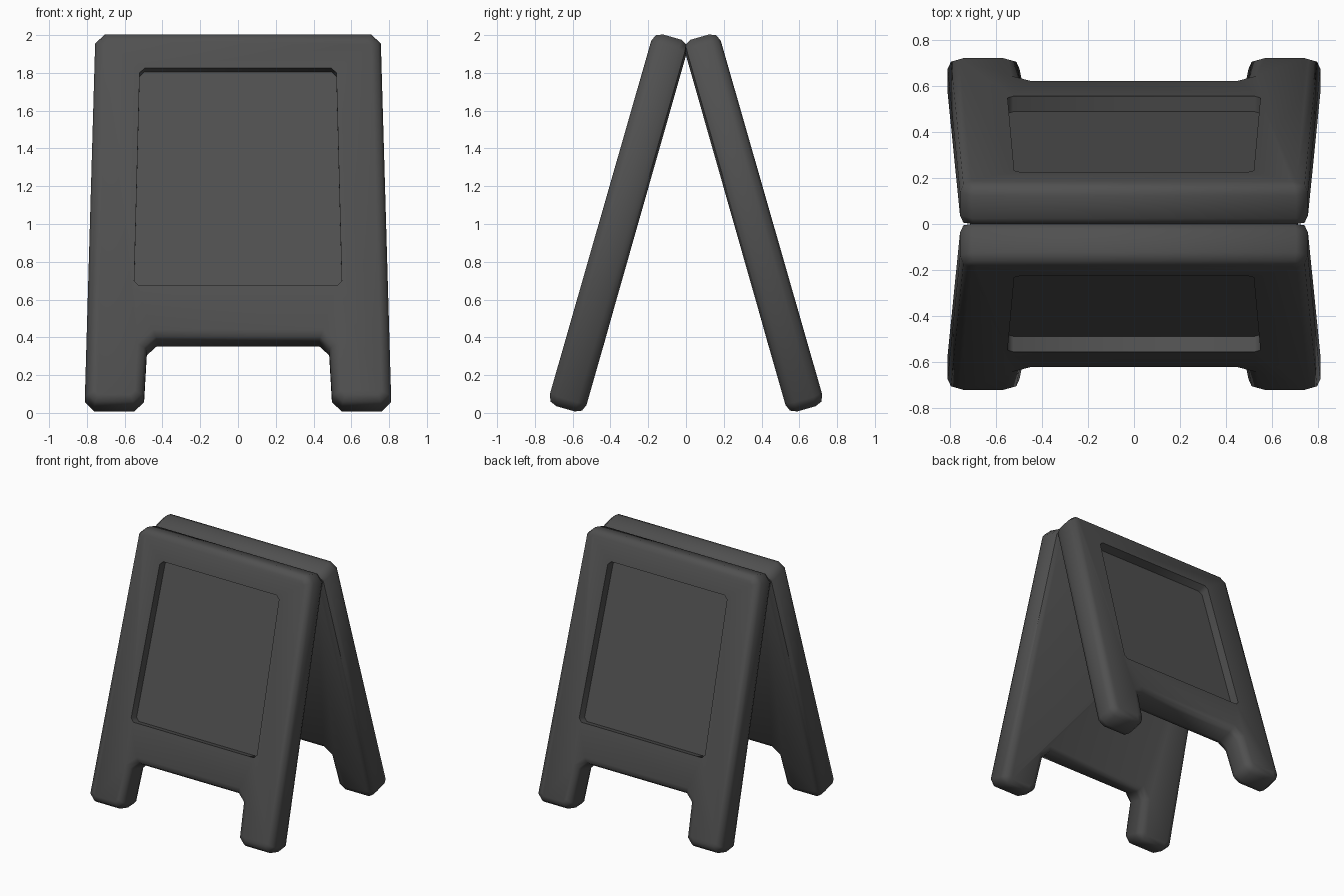
import bpy, bmesh, math
from mathutils import Matrix

if "Cube" in bpy.data.objects:
    bpy.data.objects.remove(bpy.data.objects["Cube"])

A = math.radians(16)          # lean of each panel
U0, U1 = 0.518, 0.72          # inner and outer face offsets
BEV = 0.05
# local (x, along slope, outward) -> world
LEAN = Matrix(((1, 0, 0), (0, -math.sin(A), math.cos(A)), (0, math.cos(A), math.sin(A))))


def slab(name, right_half, u0, u1, chamfer, bevel):
    """Extrude a mirrored half outline, chamfer its corners, round its rims, lean it."""
    pts = right_half + [(-x, s) for x, s in reversed(right_half)]
    bm = bmesh.new()
    face = bm.faces.new([bm.verts.new((x, s, u0)) for x, s in pts])
    bmesh.ops.bevel(bm, geom=bm.verts[:], offset=chamfer, segments=1,
                    affect='VERTICES', clamp_overlap=False)
    ext = bmesh.ops.extrude_face_region(bm, geom=bm.faces[:], use_keep_orig=True)
    top = [g for g in ext['geom'] if isinstance(g, bmesh.types.BMVert)]
    bmesh.ops.translate(bm, verts=top, vec=(0, 0, u1 - u0))
    bmesh.ops.recalc_face_normals(bm, faces=bm.faces[:])
    if bevel:
        rims = [e for e in bm.edges if abs(e.verts[0].co.z - e.verts[1].co.z) < 1e-4]
        bmesh.ops.bevel(bm, geom=rims, offset=bevel, segments=2, profile=0.5,
                        affect='EDGES', clamp_overlap=False)
    for v in bm.verts:
        v.co = LEAN @ v.co
        v.co.y = max(v.co.y, 0)       # panels meet flat at the ridge
    bmesh.ops.recalc_face_normals(bm, faces=bm.faces[:])
    me = bpy.data.meshes.new(name)
    bm.to_mesh(me)
    bm.free()
    ob = bpy.data.objects.new(name, me)
    bpy.context.collection.objects.link(ob)
    return ob


# Panel with two legs
back = slab("back_panel", [(0.48, 0.204), (0.50, -0.155), (0.812, -0.155), (0.755, 1.892)],
            U0, U1, 0.05, BEV)

# Recessed sign area
cutter = slab("recess_cutter", [(0.55, 0.496), (0.52, 1.692)], U1 - 0.07, U1 + 0.1, 0.025, 0)
cutter.hide_render = True
mod = back.modifiers.new("recess", 'BOOLEAN')
mod.operation = 'DIFFERENCE'
mod.solver = 'EXACT'
mod.object = cutter
bpy.context.view_layer.objects.active = back
back.select_set(True)
bpy.ops.object.modifier_apply(modifier=mod.name)
bpy.data.objects.remove(cutter)
bpy.ops.object.select_all(action='DESELECT')
back.select_set(True)
bpy.ops.object.shade_smooth_by_angle(angle=math.radians(46))

# Dark plastic
mat = bpy.data.materials.new("dark_plastic")
mat.diffuse_color = (0.08, 0.08, 0.08, 1)
mat.use_nodes = True
mat.node_tree.nodes["Principled BSDF"].inputs["Base Color"].default_value = mat.diffuse_color
back.data.materials.clear()
back.data.materials.append(mat)

# Front panel is the back panel turned around
front = back.copy()
front.data = back.data.copy()
front.name = "front_panel"
front.rotation_euler = (0, 0, math.pi)
bpy.context.collection.objects.link(front)
